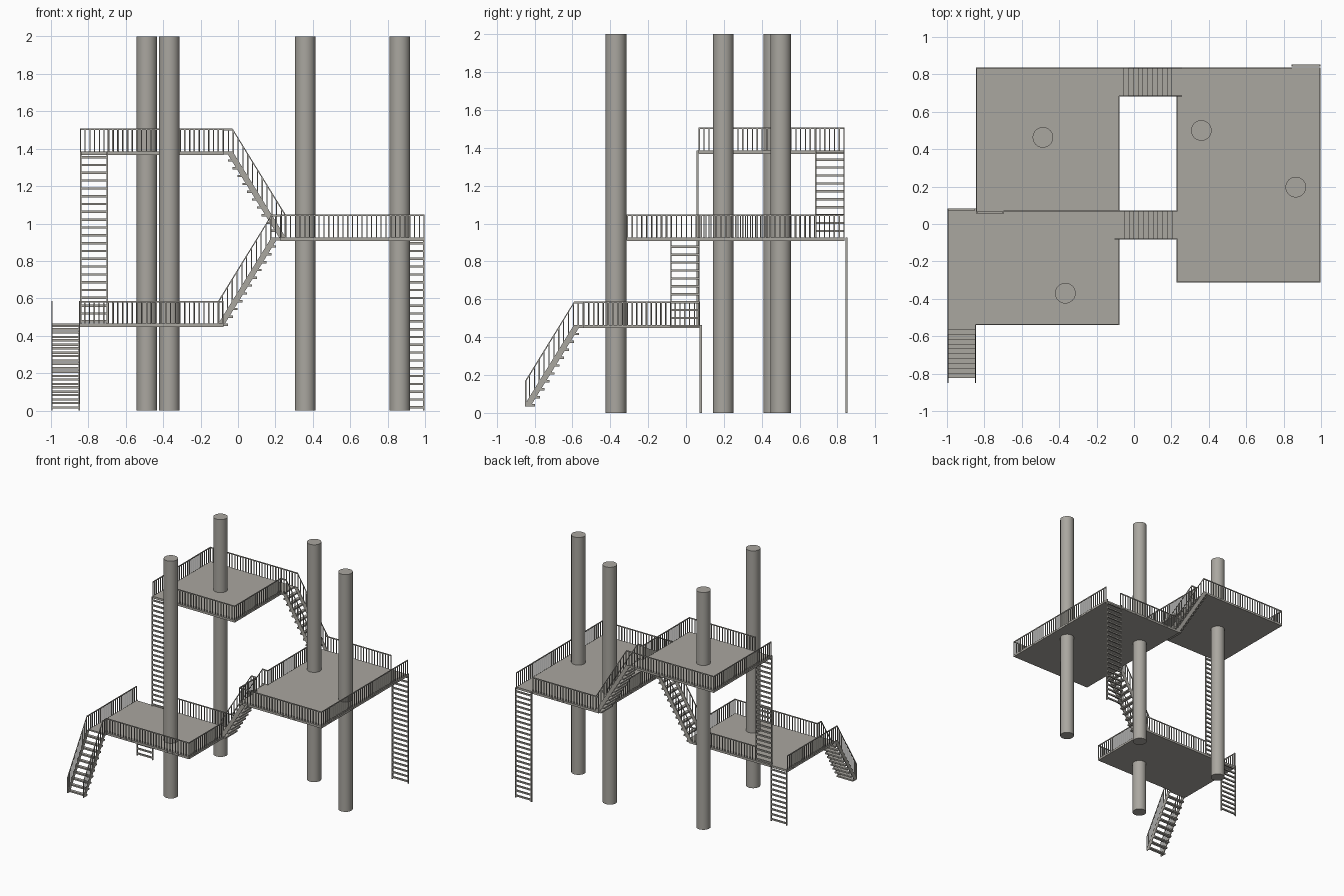
import bpy, bmesh, math
from mathutils import Vector

if "Cube" in bpy.data.objects:
    bpy.data.objects.remove(bpy.data.objects["Cube"])

steel = bpy.data.materials.new("warm_grey_steel")
steel.diffuse_color = (0.40, 0.385, 0.35, 1)
steel.use_nodes = True
steel.node_tree.nodes["Principled BSDF"].inputs["Base Color"].default_value = steel.diffuse_color

RUN, RISE = 0.0258, 0.0418      # stair step
RAIL_H, T = 0.122, 0.006        # railing height, bar thickness


def finish(name, bm):
    bmesh.ops.recalc_face_normals(bm, faces=bm.faces)
    me = bpy.data.meshes.new(name)
    bm.to_mesh(me)
    bm.free()
    me.materials.append(steel)
    ob = bpy.data.objects.new(name, me)
    bpy.context.collection.objects.link(ob)
    return ob


def box(bm, lo, hi):
    vs = bmesh.ops.create_cube(bm, size=1)["verts"]
    for v in vs:
        v.co = Vector([(lo[i] + hi[i]) / 2 + v.co[i] * (hi[i] - lo[i]) for i in range(3)])


def sheet(bm, pts, side):
    """Extrude a closed outline of points by the vector side."""
    f = bm.faces.new([bm.verts.new(p) for p in pts])
    ext = bmesh.ops.extrude_face_region(bm, geom=[f])["geom"]
    bmesh.ops.translate(bm, vec=side, verts=[g for g in ext if isinstance(g, bmesh.types.BMVert)])


def platform(name, x0, x1, y0, y1, z):
    bm = bmesh.new()
    box(bm, (x0, y0, z - 0.018), (x1, y1, z))
    finish(name, bm)


def railing(name, a, b, z):
    """Level railing from a to b: balusters plus a top rail."""
    bm = bmesh.new()
    h = T / 2
    a, b = Vector(a), Vector(b)
    n = max(1, round((b - a).length / RUN))
    for i in range(n + 1):
        p = a.lerp(b, i / n)
        box(bm, (p.x - h, p.y - h, z - 0.015), (p.x + h, p.y + h, z + RAIL_H))
    box(bm, (min(a.x, b.x) - h, min(a.y, b.y) - h, z + RAIL_H - 0.008),
        (max(a.x, b.x) + h, max(a.y, b.y) + h, z + RAIL_H))
    finish(name, bm)


def ladder(name, x0, x1, y, z0, z1):
    """Upright ladder, 0.012 deep."""
    bm = bmesh.new()
    for x in (x0, x1 - 0.007):
        box(bm, (x, y, z0), (x + 0.007, y + 0.012, z1))
    n = int((z1 - z0) / RISE)
    for i in range(n):
        z = z1 - 0.03 - i * RISE
        box(bm, (x0, y, z - 0.006), (x1, y + 0.012, z + 0.006))
    finish(name, bm)


def stair(name, origin, down, side, width, treads):
    """Stair descending from origin along 'down'; side points across the width."""
    o, d, s = Vector(origin), Vector(down), Vector(side)
    slope = RISE / RUN
    P = lambda t, z, w=0: o + d * t + s * w + Vector((0, 0, z))
    end = (treads + 1) * RUN
    bm = bmesh.new()
    for i in range(treads):
        z = -i * RISE
        sheet(bm, [P(i * RUN, z), P((i + 1) * RUN, z), P((i + 1) * RUN, z - 0.012),
                   P(i * RUN, z - 0.012)], s * width)
    finish(name + "_treads", bm)
    bm = bmesh.new()
    low = -(treads - 1) * RISE - 0.012
    bend = 2 * RUN
    for w in (0, width - T):
        # sloping stringer with a level foot
        foot = RUN + (-0.016 - low) / slope
        tip = low + 0.02
        sheet(bm, [P(0, 0, w), P(bend, 0, w), P(end, -(end - bend) * slope, w) if
                   -(end - bend) * slope > low else P(end, tip, w),
                   P(end, low, w), P(foot, low, w), P(RUN, -0.016, w), P(0, -0.016, w)], s * T)
        # handrail
        zt = lambda t: RAIL_H - max(0, t - bend) * slope
        sheet(bm, [P(0, zt(0), w), P(bend, zt(bend), w), P(end, zt(end), w),
                   P(end, zt(end) - 0.012, w), P(bend, zt(bend) - 0.01, w),
                   P(0, zt(0) - 0.01, w)], s * T)
        # balusters
        for i in range(treads + 2):
            t = min(i * RUN, end - T)
            zb = max(low, -max(0, t - bend) * slope - 0.01)
            sheet(bm, [P(t, zb, w), P(t + T, zb, w), P(t + T, zt(t + T) - 0.002, w),
                       P(t, zt(t) - 0.002, w)], s * T)
    finish(name + "_sides", bm)


# Tall round posts
for i, (x, y) in enumerate([(-0.487, 0.463), (-0.367, -0.37), (0.36, 0.5), (0.865, 0.197)]):
    bm = bmesh.new()
    bmesh.ops.create_cone(bm, cap_ends=True, segments=32, radius1=0.055, radius2=0.055, depth=2)
    bmesh.ops.translate(bm, vec=(x, y, 1), verts=bm.verts)
    ob = finish(f"post_{i + 1}", bm)
    bpy.context.view_layer.objects.active = ob
    ob.select_set(True)
    bpy.ops.object.shade_smooth_by_angle(angle=math.radians(40))
    ob.select_set(False)

LOW, MID, TOP = 0.465, 0.925, 1.385

# Platforms
platform("low_platform", -0.997, -0.078, -0.54, 0.072, LOW)
platform("middle_platform", 0.228, 0.997, -0.312, 0.837, MID)
platform("top_platform", -0.845, -0.078, 0.068, 0.837, TOP)

# Level railings, leaving gaps for stairs and ladders
for name, z, runs in [
    ("low_railing", LOW, [((-0.995, -0.54), (-0.995, 0.07)), ((-0.845, -0.538), (-0.08, -0.538)),
                          ((-0.08, -0.538), (-0.08, -0.08)), ((-0.695, 0.069), (-0.08, 0.069))]),
    ("middle_railing", MID, [((0.23, -0.31), (0.995, -0.31)), ((0.995, -0.31), (0.995, 0.835)),
                             ((0.23, 0.835), (0.842, 0.835)), ((0.23, 0.07), (0.23, 0.682)),
                             ((0.23, -0.31), (0.23, -0.08))]),
    ("top_railing", TOP, [((-0.843, 0.07), (-0.843, 0.835)), ((-0.843, 0.835), (-0.08, 0.835)),
                          ((-0.08, 0.07), (-0.08, 0.682)), ((-0.695, 0.07), (-0.08, 0.07))])]:
    for i, (a, b) in enumerate(runs):
        railing(f"{name}_{i + 1}", a, b, z)

# Stairs: ground to low, low to middle, middle to top
stair("entrance_stair", (-0.998, -0.54, LOW), (0, -1, 0), (1, 0, 0), 0.153, 11)
stair("lower_stair", (0.23, -0.083, MID), (-1, 0, 0), (0, 1, 0), 0.155, 12)
stair("upper_stair", (-0.08, 0.682, TOP), (1, 0, 0), (0, 1, 0), 0.155, 12)

# Ladders
ladder("low_ladder", -0.998, -0.845, 0.072, 0, LOW)
ladder("top_ladder", -0.845, -0.695, 0.055, LOW, TOP)
ladder("middle_ladder", 0.843, 0.997, 0.842, 0, MID)
